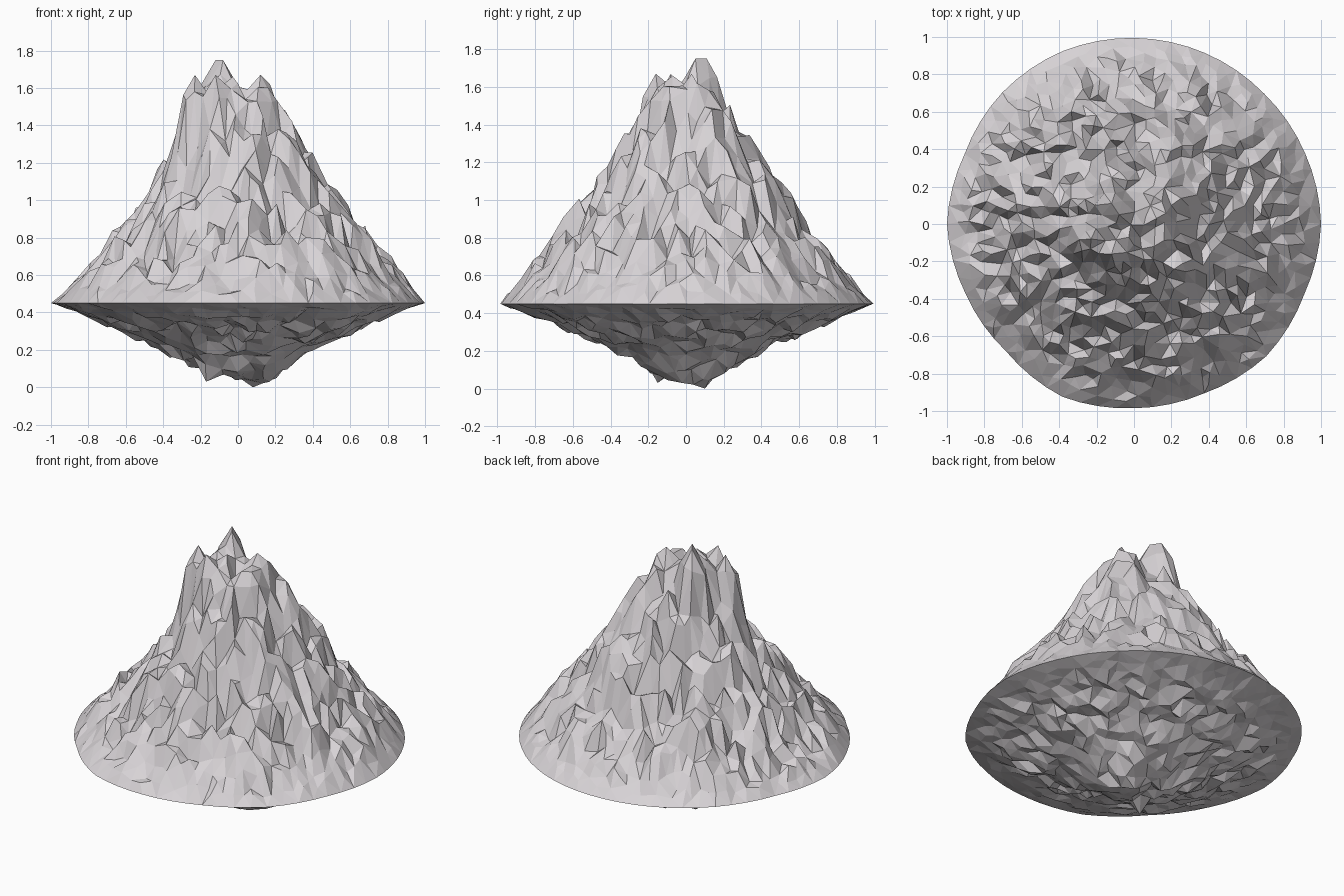
import bpy
import math
import random
from mathutils import Vector, noise
from mathutils.geometry import delaunay_2d_cdt

random.seed(7)

cube = bpy.data.objects.get("Cube")
if cube:
    bpy.data.objects.remove(cube, do_unlink=True)

# One pale grey stone colour
stone = bpy.data.materials.new("pale_stone")
stone.use_nodes = True
COLOUR = (0.68, 0.65, 0.67, 1)
stone.diffuse_color = COLOUR
stone.node_tree.nodes["Principled BSDF"].inputs["Base Color"].default_value = COLOUR

RIM_Z = 0.45
# Height at evenly spaced radii, centre to rim
PEAK_PROFILE = [1.53, 1.57, 1.52, 1.35, 1.17, 1.02, 0.88, 0.76, 0.65, 0.54, RIM_Z]
ROOT_PROFILE = [0.04, 0.05, 0.08, 0.15, 0.21, 0.26, 0.3, 0.34, 0.38, 0.42, RIM_Z]
# Spires on the summit and lowest tips of the root: x, y, z
SPIRES = [(-0.12, 0.11, 1.75), (-0.08, 0.05, 1.75), (-0.23, -0.08, 1.67),
          (0.12, 0.03, 1.67), (-0.12, -0.16, 1.67)]
ROOT_TIPS = [(0.08, 0.1, 0.0), (-0.17, -0.15, 0.03), (0.17, -0.02, 0.03)]
# Rim radius at evenly spaced angles, anticlockwise from +x
RIM_RADII = [1.0, 0.99, 0.985, 0.99, 0.995, 1.0, 0.995, 0.98,
             1.0, 0.975, 0.965, 1.0, 0.985, 0.98, 1.0, 0.985]


def interpolate(values, t):
    i = min(int(t), len(values) - 2)
    return values[i] + (values[i + 1] - values[i]) * (t - i)


def rim_radius(angle):
    steps = len(RIM_RADII)
    return interpolate(RIM_RADII + RIM_RADII[:1], (angle % math.tau) / math.tau * steps)


RIM = []
for k in range(64):
    a = math.tau * k / 64
    RIM.append(Vector((math.cos(a), math.sin(a))) * rim_radius(a))


def scatter(tips, gap):
    """Irregular, evenly spread points inside the rim."""
    points = RIM + [Vector(tip[:2]) for tip in tips]
    for _ in range(9000):
        p = Vector((random.uniform(-1, 1), random.uniform(-1, 1)))
        if p.length < 0.95 and all((p - q).length > gap for q in points):
            points.append(p)
    return points


def rocky_sheet(name, profile, tips, up, gap, rough, coarse, seed, top_centre, flank_centre):
    """Rough height field inside the rim, growing up (1) or down (-1)."""
    points = scatter(tips, gap)
    verts, _, faces, *_ = delaunay_2d_cdt(points, [], [list(range(len(RIM)))], 1, 1e-5)
    coords = []
    for p in verts:
        s = min(p.length / rim_radius(math.atan2(p.y, p.x)), 1)
        if s > 0.985:
            coords.append((p.x, p.y, RIM_Z))
            continue
        # The axis leans from the tip to the flank and returns to the rim centre
        axis = Vector(top_centre) * (1 - s) ** 2 + Vector(flank_centre) * 4 * s * (1 - s)
        reach = min((p - axis).length, 1)
        z = interpolate(profile, reach * (len(profile) - 1))
        # Roughness dies away at the rim
        fade = min((1 - s) / 0.3, 1)
        z += fade * coarse * noise.noise(Vector((p.x * 4, p.y * 4, seed)))
        z += fade * random.uniform(-rough, rough)
        z = min(z, 1.66) if up > 0 else max(z, 0.02)
        # Spires and tips stand out as small cones
        for tip in tips:
            distance = (p - Vector(tip[:2])).length
            if distance < 0.09:
                z = up * max(up * z, up * tip[2] - 1.7 * distance)
        z = max(z, RIM_Z) if up > 0 else min(z, RIM_Z)
        coords.append((p.x, p.y, z))
    mesh = bpy.data.meshes.new(name)
    mesh.from_pydata(coords, [], [list(f)[::up] for f in faces])
    mesh.materials.append(stone)
    obj = bpy.data.objects.new(name, mesh)
    bpy.context.collection.objects.link(obj)


# Jagged mountain above, shallow rocky root below, meeting at a thin rim
rocky_sheet("mountain_top", PEAK_PROFILE, SPIRES, 1, 0.046, 0.085, 0.07, 1.5,
            (-0.05, 0.0), (0.03, 0.015))
rocky_sheet("rock_underside", ROOT_PROFILE, ROOT_TIPS, -1, 0.05, 0.03, 0.04, 8.5,
            (0.02, 0.0), (0.01, 0.01))
